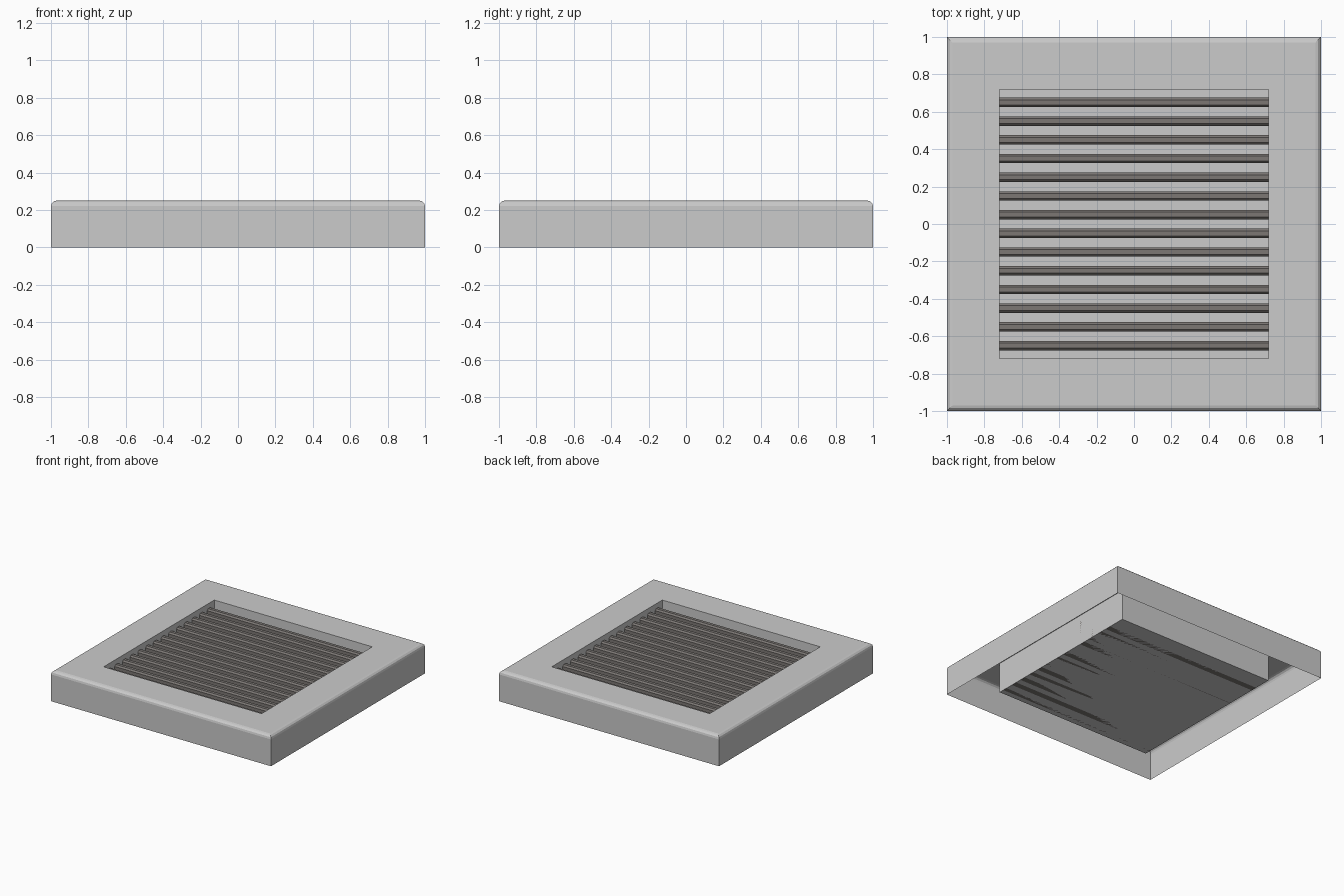
import bpy, bmesh, math

if "Cube" in bpy.data.objects:
    bpy.data.objects.remove(bpy.data.objects["Cube"])

dark = bpy.data.materials.new("dark_slat")
dark.diffuse_color = (0.2, 0.185, 0.175, 1)
dark.use_nodes = True
dark.node_tree.nodes["Principled BSDF"].inputs["Base Color"].default_value = dark.diffuse_color


def make_object(name, bm):
    mesh = bpy.data.meshes.new(name)
    bm.to_mesh(mesh)
    bm.free()
    ob = bpy.data.objects.new(name, mesh)
    bpy.context.collection.objects.link(ob)
    return ob


# Frame: one sheet made of square rings, from outer rim over the top into the tray
R, H, OPEN = 0.03, 0.25, 0.718
profile = [(1, 0)]
for i in range(4):
    a = math.radians(30 * i)
    profile.append((1 - R + R * math.cos(a), H - R + R * math.sin(a)))
profile += [(OPEN, H), (OPEN, 0)]

bm = bmesh.new()
rings = [[bm.verts.new((sx * h, sy * h, z))
          for sx, sy in ((-1, -1), (1, -1), (1, 1), (-1, 1))] for h, z in profile]
for lo, hi in zip(rings, rings[1:]):
    for i in range(4):
        j = (i + 1) % 4
        bm.faces.new((lo[i], lo[j], hi[j], hi[i]))
bm.faces.new(rings[-1])  # tray floor
make_object("vent_frame", bm)

# Slats: 14 upright bars with chamfered top edges, standing on the tray floor
W, TOP, C = 0.025, 0.21, 0.012
section = [(-W, 0), (W, 0), (W, TOP - C), (W - C, TOP), (C - W, TOP), (-W, TOP - C)]
for n in range(14):
    y0 = (n - 6.5) * 0.1
    bm = bmesh.new()
    ends = [[bm.verts.new((x, y0 + y, z)) for y, z in section] for x in (-OPEN, OPEN)]
    for i in range(6):
        j = (i + 1) % 6
        bm.faces.new((ends[0][i], ends[0][j], ends[1][j], ends[1][i]))
    bm.faces.new(ends[0])
    bm.faces.new(ends[1])
    bmesh.ops.recalc_face_normals(bm, faces=bm.faces)
    slat = make_object(f"slat_{n + 1}", bm)
    slat.data.materials.append(dark)
